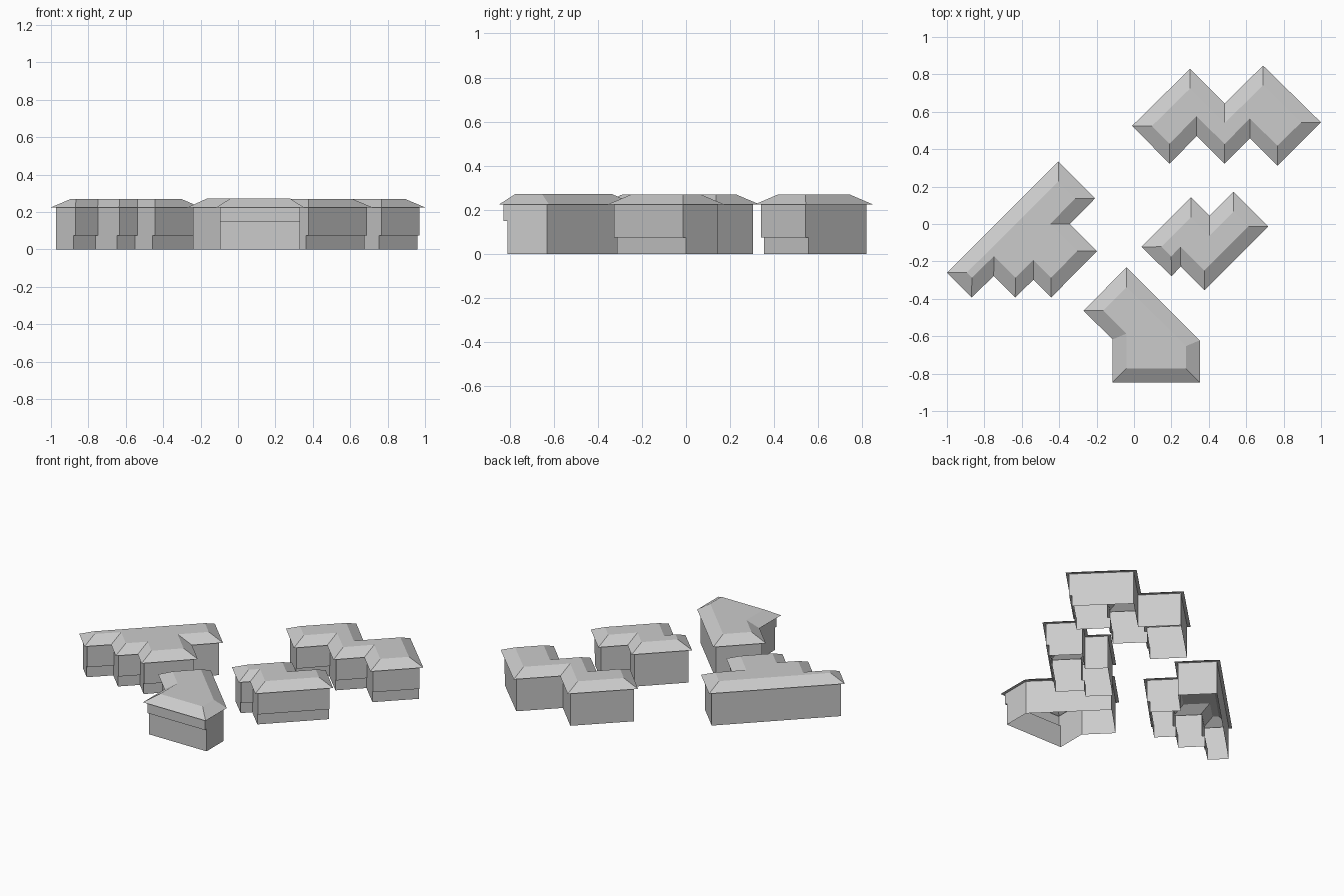
import bpy
import bmesh
from mathutils import Vector

cube = bpy.data.objects.get("Cube")
if cube:
    bpy.data.objects.remove(cube, do_unlink=True)

EAVE_Z = 0.225
GREY = (0.6, 0.6, 0.6, 1.0)
mat = bpy.data.materials.new("plain_grey")
mat.use_nodes = True
mat.diffuse_color = GREY
mat.node_tree.nodes["Principled BSDF"].inputs["Base Color"].default_value = GREY


def outward(a, b):
    """Outward normal of an edge on a clockwise outline."""
    d = (b - a).normalized()
    return Vector((-d.y, d.x))


def inset(outline, dists):
    """Mitred inset with one distance per edge."""
    n = len(outline)
    result = []
    for i, p in enumerate(outline):
        n1 = outward(outline[i - 1], p)
        n2 = outward(p, outline[(i + 1) % n])
        c1 = n1.dot(p) - dists[i - 1]
        c2 = n2.dot(p) - dists[i]
        det = n1.x * n2.y - n1.y * n2.x
        result.append(Vector(((c1 * n2.y - c2 * n1.y) / det,
                              (n1.x * c2 - n2.x * c1) / det)))
    return result


def shell(name, rings):
    """Skin through stacked outlines, closed on top and open underneath."""
    bm = bmesh.new()
    loops = [[bm.verts.new((p.x, p.y, z)) for p in outline] for outline, z in rings]
    n = len(loops[0])
    for low, high in zip(loops, loops[1:]):
        for i in range(n):
            j = (i + 1) % n
            face = bm.faces.new((low[j], low[i], high[i], high[j]))
            if face.calc_area() < 0.0005:
                bm.faces.remove(face)
    bm.faces.new(reversed(loops[-1]))
    bmesh.ops.remove_doubles(bm, verts=bm.verts, dist=0.0001)
    mesh = bpy.data.meshes.new(name)
    bm.to_mesh(mesh)
    bm.free()
    mesh.materials.append(mat)
    obj = bpy.data.objects.new(name, mesh)
    bpy.context.collection.objects.link(obj)


def house(name, points, facing, step_z, roof_z, plain_edges=()):
    """Walls with a recessed ground floor on one side, under a flat-topped hip roof."""
    eave = [Vector(p) for p in points]
    n = len(eave)
    face_dir = Vector(facing).normalized()
    recess = []
    for i in range(n):
        front = outward(eave[i], eave[(i + 1) % n]).dot(face_dir) > 0.95
        recess.append(0.038 if front and i not in plain_edges else 0.02)
    lower = inset(eave, recess)
    upper = inset(eave, [0.02] * n)
    roof = inset(eave, [0.075] * n)
    shell(name, [(lower, 0), (lower, step_z), (upper, step_z),
                 (upper, EAVE_Z), (eave, EAVE_Z), (roof, roof_z)])


# Back block with two wings
house("back_house",
      [(-0.01, 0.525), (0.30, 0.83), (0.485, 0.645), (0.69, 0.847), (1.0, 0.543),
       (0.767, 0.312), (0.62, 0.458), (0.485, 0.322), (0.335, 0.47), (0.19, 0.322)],
      (1, -1), 0.075, 0.27)

# Long block with three short bays and an end wing
house("long_house",
      [(-1.0, -0.26), (-0.405, 0.333), (-0.208, 0.137), (-0.343, 0.0), (-0.198, -0.145),
       (-0.443, -0.393), (-0.538, -0.298), (-0.635, -0.393), (-0.75, -0.278), (-0.868, -0.393)],
      (1, -1), 0.075, 0.27, plain_edges=(2,))

# Middle block
house("middle_house",
      [(0.04, -0.122), (0.305, 0.143), (0.404, 0.044), (0.532, 0.173), (0.718, -0.013),
       (0.376, -0.354), (0.25, -0.228), (0.2, -0.279)],
      (1, -1), 0.075, 0.27)

# Angled front block
house("front_house",
      [(-0.27, -0.463), (-0.04, -0.232), (0.352, -0.622), (0.352, -0.847),
       (-0.115, -0.847), (-0.115, -0.617)],
      (0, -1), 0.15, 0.273)
